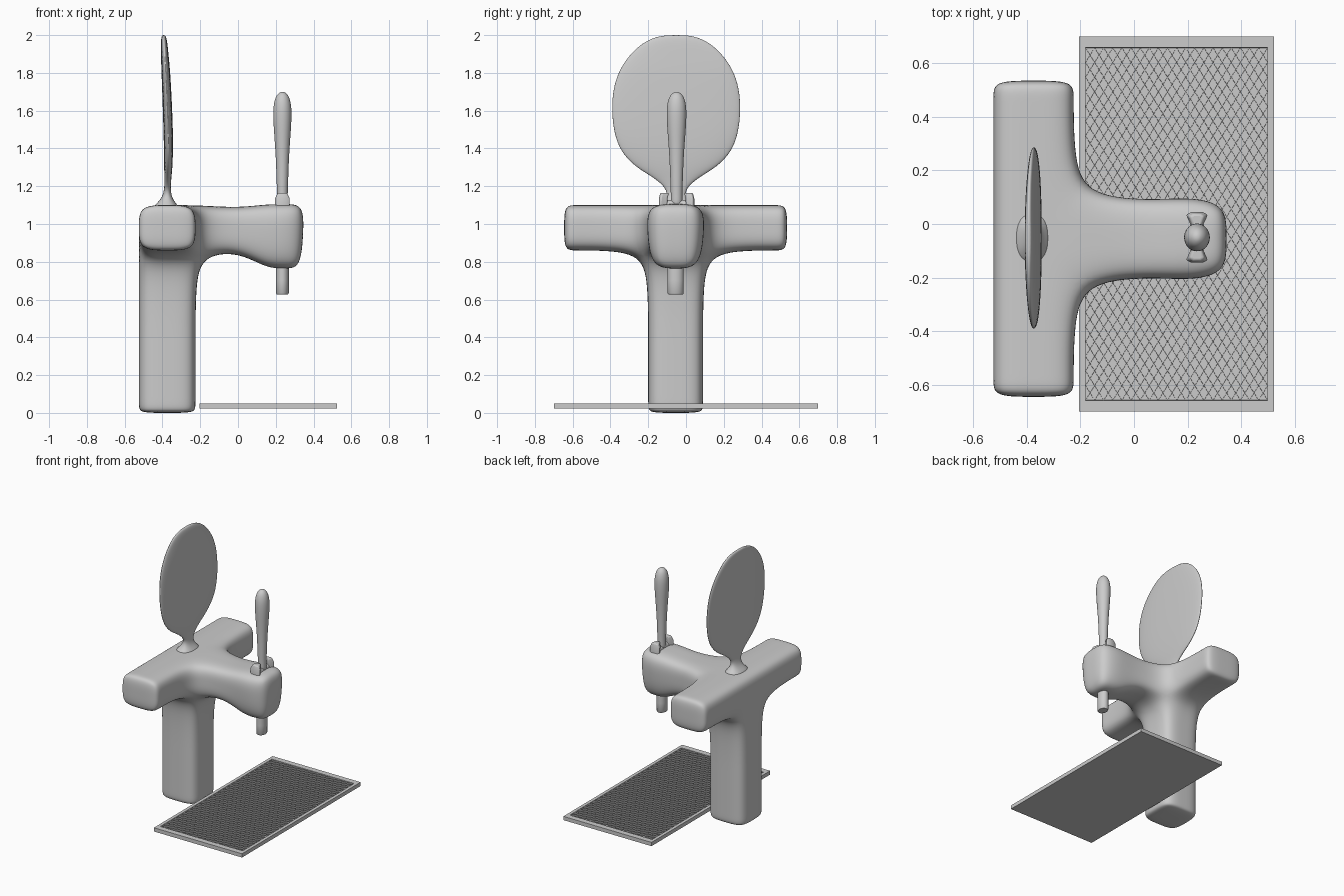
import bpy, bmesh, math
from mathutils import Matrix, Vector

if "Cube" in bpy.data.objects:
    bpy.data.objects.remove(bpy.data.objects["Cube"])

CY = -0.055      # centre line of the tower in y
TX = 0.235       # tap axis in x


def finish(bm, name, smooth=True, subsurf=0, bevel=0):
    bmesh.ops.recalc_face_normals(bm, faces=bm.faces)
    me = bpy.data.meshes.new(name)
    bm.to_mesh(me)
    bm.free()
    ob = bpy.data.objects.new(name, me)
    bpy.context.collection.objects.link(ob)
    if bevel:
        m = ob.modifiers.new("bevel", 'BEVEL')
        m.width, m.segments = bevel, 3
    if subsurf:
        m = ob.modifiers.new("subsurf", 'SUBSURF')
        m.levels = m.render_levels = subsurf
    if smooth:
        me.shade_smooth()
    return ob


def add_box(bm, lo, hi):
    lo, hi = Vector(lo), Vector(hi)
    mat = Matrix.Translation((lo + hi) / 2) @ Matrix.Diagonal((*(hi - lo), 1))
    return bmesh.ops.create_cube(bm, size=1, matrix=mat)["verts"]


def loft(bm, rings):
    rows = [[bm.verts.new(p) for p in r] for r in rings]
    n = len(rows[0])
    for a, b in zip(rows, rows[1:]):
        for i in range(n):
            bm.faces.new((a[i], a[(i + 1) % n], b[(i + 1) % n], b[i]))
    bm.faces.new(rows[0][::-1])
    bm.faces.new(rows[-1])


def oval(cx, cy, z, rx, ry, n, e=2.0):
    pts = []
    for k in range(n):
        c, s = math.cos(2 * math.pi * k / n), math.sin(2 * math.pi * k / n)
        pts.append((cx + rx * math.copysign(abs(c) ** (2 / e), c),
                    cy + ry * math.copysign(abs(s) ** (2 / e), s), z))
    return pts


# Tower body: one cage of grid cells (column, cross bar, arm), subdivided
xs = [-.525, -.375, -.225, 0, .15, .25, .347]
ys = [CY + d for d in (-.59, -.53, -.35, -.145, 0, .145, .35, .53, .59)]
zs = [0, .035, .35, .66, .86, .98, 1.1]
cells = {(i, j, k) for i in (0, 1) for j in (3, 4) for k in range(6)}
cells |= {(i, j, k) for i in (0, 1) for j in range(8) for k in (4, 5)}
cells |= {(i, j, k) for i in range(6) for j in (3, 4) for k in (4, 5)}


def cage_point(i, j, k):
    x, y, z = xs[i], ys[j], zs[k]
    side, front, low = j in (3, 5), i == 2, k == 4
    inner = i <= 2 and 3 <= j <= 5 and k >= 4
    push = .028
    if inner and side and (front or low):
        y += push * (1 if j == 5 else -1)
    if inner and front and (side or low):
        x += push
    if inner and low and (side or front):
        z -= push
    if i == 3:
        z = {4: .855, 5: .97, 6: 1.085}[k]
    if i >= 4:                      # deeper, rounder tap head
        z = {4: .765, 5: .96, 6: 1.105}[k]
        y = CY + (y - CY) * {4: .9, 5: 1, 6: 1.05}.get(k if k != 5 else 6, 1)
        if i == 6:
            y = CY + (y - CY) * .78
            if k == 4:
                x -= .015
    return x, y, z


bm = bmesh.new()
vmap = {}


def cage_vert(key):
    if key not in vmap:
        vmap[key] = bm.verts.new(cage_point(*key))
    return vmap[key]


for c in sorted(cells):
    for ax in range(3):
        for d in (0, 1):
            nb = list(c)
            nb[ax] += 2 * d - 1
            if tuple(nb) in cells:
                continue
            quad = []
            for u, v in ((0, 0), (1, 0), (1, 1), (0, 1)):
                p = list(c)
                p[ax] += d
                p[(ax + 1) % 3] += u
                p[(ax + 2) % 3] += v
                quad.append(cage_vert(tuple(p)))
            bm.faces.new(quad)
finish(bm, "tower_body", subsurf=3)

# Badge plate: z, half width, centre x, half thickness
badge = [(1.08, .11, -.38, .075), (1.105, .085, -.38, .055), (1.14, .05, -.376, .025),
         (1.19, .05, -.373, .016), (1.25, .125, -.371, .019), (1.30, .215, -.369, .022),
         (1.38, .295, -.368, .024), (1.48, .332, -.369, .025), (1.60, .345, -.373, .025),
         (1.72, .337, -.378, .024), (1.82, .302, -.383, .023), (1.90, .245, -.388, .020),
         (1.96, .178, -.391, .017), (1.99, .110, -.393, .013), (2.0, .05, -.394, .007)]
bm = bmesh.new()
loft(bm, [oval(x, -.052, z, t, w, 24, 2.4) for z, w, x, t in badge])
finish(bm, "badge_plate", subsurf=2)

# Tap handle, turned
handle = [(1.09, .030), (1.14, .028), (1.22, .031), (1.32, .034), (1.42, .040), (1.51, .047),
          (1.58, .050), (1.63, .048), (1.67, .038), (1.69, .024), (1.70, .008)]
bm = bmesh.new()
loft(bm, [oval(TX, -.05, z, r, r * 1.08, 16) for z, r in handle])
finish(bm, "tap_handle", subsurf=2)

# Handle ears: flared blocks on either side, joined by a pivot pin
for s, name in ((-1, "ear_near"), (1, "ear_far")):
    bm = bmesh.new()
    rings = []
    for z, f, o in ((1.08, 1, 0), (1.135, 1, 0), (1.165, .62, -.008)):
        rings.append([(TX + a * f, -.05 + s * (d + o), z) for a, d in
                      ((-.024, .048), (.024, .048), (.041, .085), (.022, .094),
                       (-.022, .094), (-.041, .085))])
    loft(bm, rings)
    finish(bm, name, bevel=.007)
bm = bmesh.new()
bmesh.ops.create_cone(bm, cap_ends=True, segments=24, radius1=.025, radius2=.025, depth=.14,
                      matrix=Matrix.Translation((TX, -.05, 1.102)) @ Matrix.Rotation(math.pi / 2, 4, 'X'))
finish(bm, "pivot_pin", bevel=.004)

# Spout
bm = bmesh.new()
loft(bm, [oval(TX, CY, z, .034 * f, .043 * f, 32) for z, f in
          ((.628, .9), (.634, 1), (.70, 1), (.84, 1))])
spout = finish(bm, "spout")

# Drip tray: slab, rim bars and a sunken diamond grille
X0, X1, Y1, RX, RY = -.205, .523, .7, .024, .042
bm = bmesh.new()
add_box(bm, (X0, -Y1, .022), (X1, Y1, .036))
for s in (-1, 1):
    add_box(bm, (X0, min(s * Y1, s * (Y1 - RY)), .03), (X1, max(s * Y1, s * (Y1 - RY)), .05))
add_box(bm, (X0, -Y1 + RY, .03), (X0 + RX, Y1 - RY, .05))
add_box(bm, (X1 - RX, -Y1 + RY, .03), (X1, Y1 - RY, .05))
finish(bm, "drip_tray", smooth=False)

NX, NY = 40, 48
gx, gy = X0 + RX, -Y1 + RY
dx, dy = (X1 - X0 - 2 * RX) / NX, 2 * (Y1 - RY) / NY
bm = bmesh.new()
grid = {(i, j): bm.verts.new((gx + i * dx, gy + j * dy, .05))
        for i in range(NX + 1) for j in range(NY + 1) if (i + j) % 2 == 0}
for i in range(NX + 1):
    for j in range(NY + 1):
        if (i + j) % 2:
            ring = [(i + 1, j), (i, j + 1), (i - 1, j), (i, j - 1)]
            bm.faces.new([grid[p] for p in ring if p in grid])
tiles = list(bm.faces)
bmesh.ops.inset_individual(bm, faces=tiles, thickness=.003, depth=0)
bmesh.ops.inset_individual(bm, faces=tiles, thickness=.0005, depth=-.008)
finish(bm, "tray_grille", smooth=False)

# Keep crisp edges on the small hard parts
for name in ("spout", "pivot_pin", "ear_near", "ear_far"):
    ob = bpy.data.objects[name]
    bpy.ops.object.select_all(action='DESELECT')
    ob.select_set(True)
    bpy.context.view_layer.objects.active = ob
    bpy.ops.object.shade_smooth_by_angle(angle=math.radians(40))
